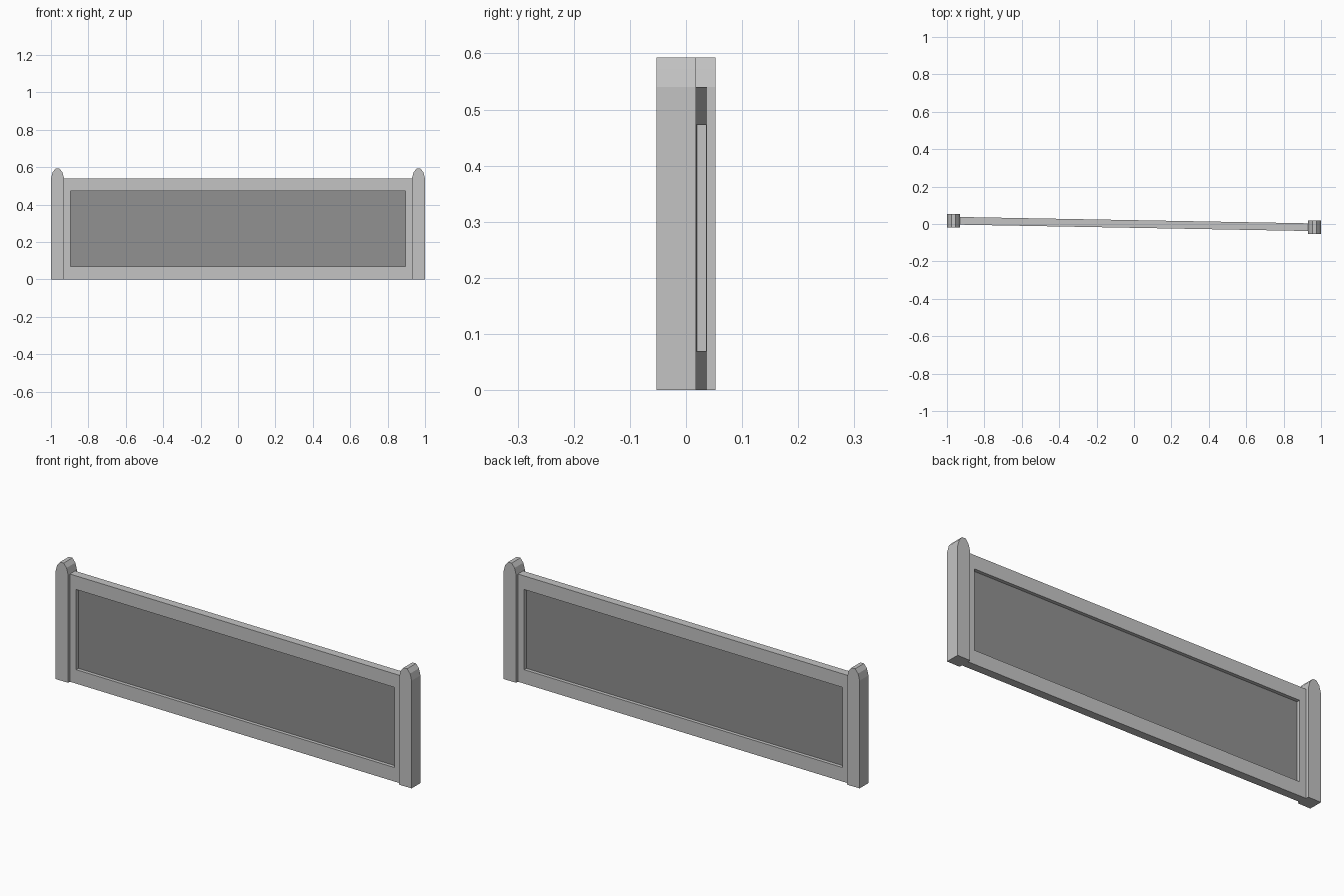
import bpy
import bmesh

cube = bpy.data.objects.get("Cube")
if cube:
    bpy.data.objects.remove(cube, do_unlink=True)

SLOPE = -0.0182          # the fence runs slightly askew between its posts
FRAME_HALF = 0.0205
PANEL_HALF = 0.003


def make_material(name, value):
    mat = bpy.data.materials.new(name)
    mat.use_nodes = True
    colour = (value, value, value, 1)
    mat.diffuse_color = colour
    mat.node_tree.nodes["Principled BSDF"].inputs["Base Color"].default_value = colour
    return mat


def finish(name, bm, mat):
    bmesh.ops.recalc_face_normals(bm, faces=bm.faces)
    mesh = bpy.data.meshes.new(name)
    bm.to_mesh(mesh)
    bm.free()
    mesh.materials.append(mat)
    obj = bpy.data.objects.new(name, mesh)
    bpy.context.collection.objects.link(obj)
    return obj


def rectangle(half_x, low, high):
    return [(-half_x, low), (half_x, low), (half_x, high), (-half_x, high)]


def loop(bm, outline, y, slope=0):
    return [bm.verts.new((x, y + slope * x, z)) for x, z in outline]


def bridge(bm, a, b):
    for i in range(len(a)):
        j = (i + 1) % len(a)
        bm.faces.new((a[i], a[j], b[j], b[i]))


def prism(name, outline, half_depth, mat, slope=0):
    bm = bmesh.new()
    front = loop(bm, outline, -half_depth, slope)
    back = loop(bm, outline, half_depth, slope)
    bridge(bm, front, back)
    bm.faces.new(front)
    bm.faces.new(back)
    return finish(name, bm, mat)


light_grey = make_material("light grey", 0.55)
dark_grey = make_material("dark grey", 0.28)

# Posts with rounded tops
half_outline = [(0.035, 0), (0.035, 0.54), (0.026, 0.573), (0.010, 0.593)]
post_outline = half_outline + [(-x, z) for x, z in reversed(half_outline)]
for name, side in (("left_post", 1), ("right_post", -1)):
    post = prism(name, post_outline, 0.035, light_grey)
    post.location = (side * 0.965, -side * 0.0175, 0)

# Rectangular frame ring around the panel
bm = bmesh.new()
outer = rectangle(0.95, 0, 0.54)
inner = rectangle(0.895, 0.07, 0.472)
rings = [loop(bm, shape, y, SLOPE) for shape, y in (
    (outer, -FRAME_HALF), (inner, -FRAME_HALF),
    (inner, FRAME_HALF), (outer, FRAME_HALF))]
for i in range(len(rings)):
    bridge(bm, rings[i], rings[(i + 1) % len(rings)])
finish("frame", bm, light_grey)

# Recessed infill panel
prism("panel", rectangle(0.905, 0.06, 0.482), PANEL_HALF, dark_grey, SLOPE)
